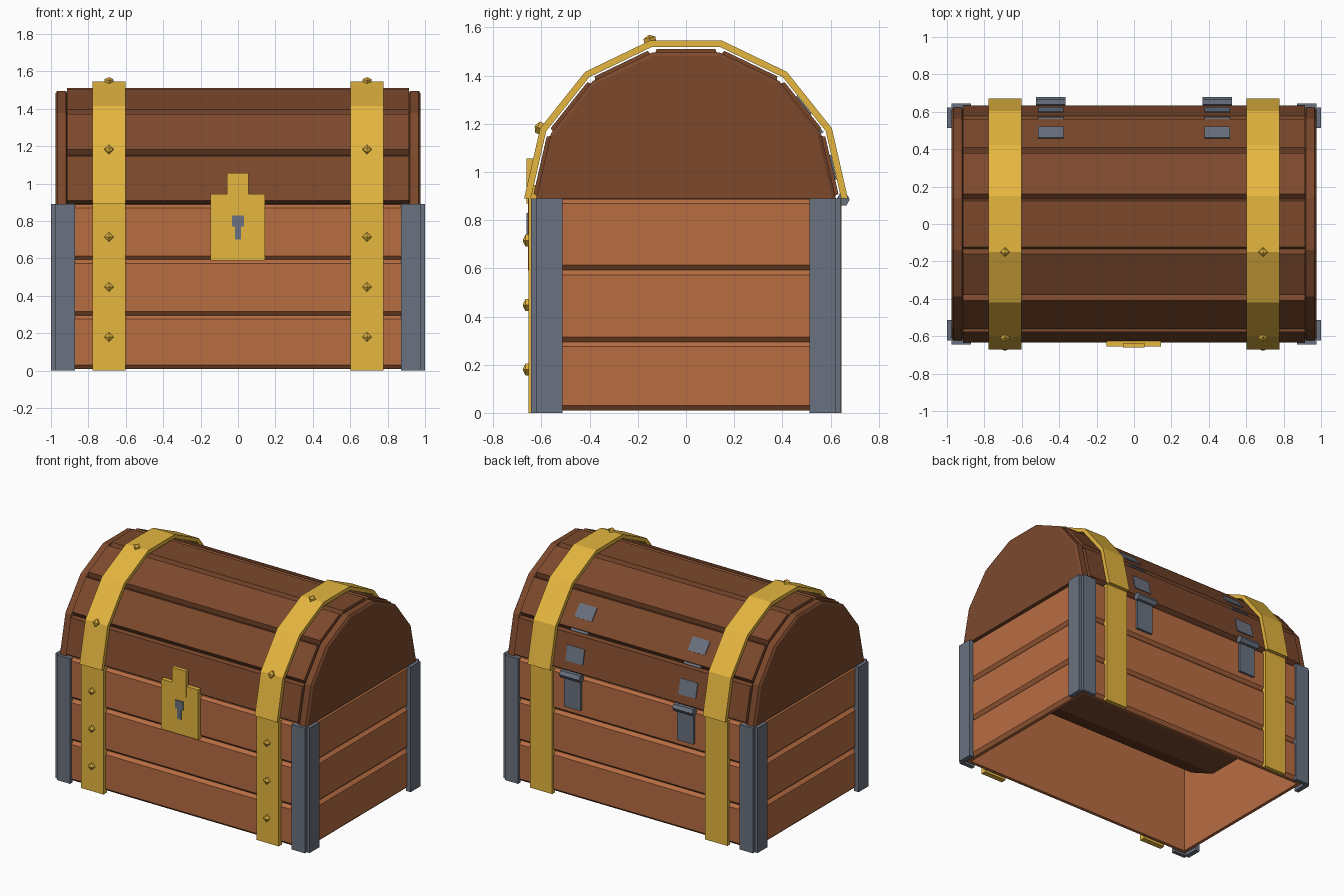
import bpy, bmesh, math
from mathutils import Vector

if "Cube" in bpy.data.objects:
    bpy.data.objects.remove(bpy.data.objects["Cube"])


def material(name, rgb):
    m = bpy.data.materials.new(name)
    lin = [c / 12.92 if c < 0.04 else ((c + 0.055) / 1.055) ** 2.4 for c in rgb]
    m.diffuse_color = (*lin, 1)
    m.use_nodes = True
    m.node_tree.nodes["Principled BSDF"].inputs["Base Color"].default_value = m.diffuse_color
    return m


OAK = material("light wood", (0.72, 0.428, 0.262))
WALNUT = material("dark wood", (0.485, 0.285, 0.174))
GOLD = material("gold", (0.90, 0.715, 0.25))
IRON = material("iron", (0.415, 0.447, 0.50))

RIM = 0.89                      # height where lid meets base
STEP = math.pi / 7              # lid is half of a 14-sided barrel


def finish(name, bm, mat):
    bmesh.ops.recalc_face_normals(bm, faces=bm.faces)
    me = bpy.data.meshes.new(name)
    bm.to_mesh(me)
    bm.free()
    me.materials.append(mat)
    ob = bpy.data.objects.new(name, me)
    bpy.context.collection.objects.link(ob)
    return ob


def loft(name, rings, mat, closed=False):
    """Skin a series of equal rings; cap the ends or close into a loop."""
    bm = bmesh.new()
    vs = [[bm.verts.new(p) for p in r] for r in rings]
    n = len(vs[0])
    pairs = list(zip(vs, vs[1:])) + ([(vs[-1], vs[0])] if closed else [])
    for a, b in pairs:
        for i in range(n):
            j = (i + 1) % n
            bm.faces.new((a[i], a[j], b[j], b[i]))
    if not closed:
        bm.faces.new(vs[0])
        bm.faces.new(vs[-1])
    return finish(name, bm, mat)


def along_x(name, pts, x0, x1, mat):
    return loft(name, [[(x, y, z) for y, z in pts] for x in (x0, x1)], mat)


def box(name, x0, x1, y0, y1, z0, z1, mat):
    return along_x(name, [(y0, z0), (y1, z0), (y1, z1), (y0, z1)], x0, x1, mat)


def arc(r, k):
    """Point k steps round the barrel, starting at the back rim."""
    return Vector((r * math.cos(k * STEP), RIM + r * math.sin(k * STEP)))


# base walls: chamfered plank profile swept round a rectangle, open below
profile = [(0.045, 0.01)]
for z0, z1 in ((0.01, 0.295), (0.295, 0.593), (0.593, RIM)):
    profile += [(0.022, z0), (0, z0 + 0.021), (0, z1 - 0.02), (0.018, z1 - 0.002)]
profile.append((0.045, RIM))
rings = []
for inset, z in profile:
    x, y = 0.972 - inset, 0.628 - inset
    rings.append([(x, y, z), (-x, y, z), (-x, -y, z), (x, -y, z)])
loft("base_plank_walls", rings, OAK, closed=True)

# iron corner posts, notched at the outer corner
post = [(0.872, 0.643), (0.977, 0.643), (0.977, 0.622), (1.0, 0.622),
        (1.0, 0.513), (0.965, 0.513), (0.965, 0.615), (0.872, 0.615)]
for sx in (-1, 1):
    for sy in (-1, 1):
        loft("corner_post", [[(sx * x, sy * y, z) for x, y in post]
                             for z in (0, RIM)], IRON)

# full barrel inside the lid, its lower half hanging into the base
along_x("lid_core", [arc(0.555, k) for k in range(14)], -0.79, 0.79, WALNUT)

# lid planks, one per barrel facet
for k in range(7):
    a, b = arc(0.637, k), arc(0.637, k + 1)
    t = (b - a).normalized() * 0.02
    along_x("lid_plank", [arc(0.555, k), arc(0.603, k), a + t, b - t,
                          arc(0.603, k + 1), arc(0.555, k + 1)], -0.913, 0.913, WALNUT)

# lid end panels with chamfered rims
for s in (-1, 1):
    loft("lid_end_panel", [[(s * x, *arc(r, k)) for k in range(8)] for x, r in
                           ((0.912, 0.605), (0.92, 0.622),
                            (0.966, 0.622), (0.976, 0.607))], WALNUT)


def stud(x, y, z, normal):
    """Small four-sided pointed rivet head facing along normal."""
    n = Vector(normal)
    side, up = Vector((1, 0, 0)), n.cross(Vector((1, 0, 0)))
    base = Vector((x, y, z))
    loft("stud", [[base + n * h + side * (r * c) + up * (r * s)
                   for c, s in ((1, 0), (0, 1), (-1, 0), (0, -1))]
                  for h, r in ((-0.01, 0.025), (0.013, 0.025), (0.024, 0.004))], GOLD)


# gold straps and studs
for s in (-1, 1):
    cx = s * 0.69
    x0, x1 = cx - 0.088, cx + 0.088
    rings = [[(x0, *arc(0.672, k)), (x1, *arc(0.672, k)),
              (x1, *arc(0.644, k)), (x0, *arc(0.644, k))] for k in range(8)]
    loft("lid_strap", rings, GOLD)
    box("front_strap", x0, x1, -0.653, -0.615, 0, RIM, GOLD)
    box("back_strap", x0, x1, 0.615, 0.645, 0, RIM, GOLD)
    for z in (0.18, 0.447, 0.715):
        stud(cx, -0.653, z, (0, -1, 0))
    for k in (6, 4):
        p = arc(0.671, k)
        stud(cx, p.x, p.y, (0, math.cos(k * STEP), math.sin(k * STEP)))

# lock plate, hasp and keyhole
box("lock_plate", -0.147, 0.145, -0.655, -0.615, 0.59, 0.945, GOLD)
box("lock_hasp", -0.058, 0.055, -0.661, -0.635, 0.87, 1.056, GOLD)
box("keyhole_top", -0.033, 0.031, -0.661, -0.654, 0.77, 0.83, IRON)
box("keyhole_slot", -0.016, 0.015, -0.661, -0.654, 0.70, 0.77, IRON)

# back hinges: lower leaf, knuckle, and plates showing on the lid facets
for s in (-1, 1):
    cx = s * 0.445
    box("hinge_leaf", cx - 0.064, cx + 0.064, 0.61, 0.645, 0.65, 0.88, IRON)
    along_x("hinge_knuckle",
            [(0.652 + 0.028 * math.cos(i * math.pi / 3),
              0.886 + 0.028 * math.sin(i * math.pi / 3)) for i in range(6)],
            cx - 0.078, cx + 0.078, IRON)
    for k, f0, f1 in ((0, 0.28, 0.65), (1, 0.0, 0.06), (1, 0.32, 0.66)):
        r = 0.643 if f0 else 0.634
        o0, o1 = arc(r, k), arc(r, k + 1)
        i0, i1 = arc(0.595, k), arc(0.595, k + 1)
        along_x("hinge_lid_plate", [o0.lerp(o1, f0), o0.lerp(o1, f1),
                                    i0.lerp(i1, f1), i0.lerp(i1, f0)],
                cx - 0.068, cx + 0.068, IRON)
